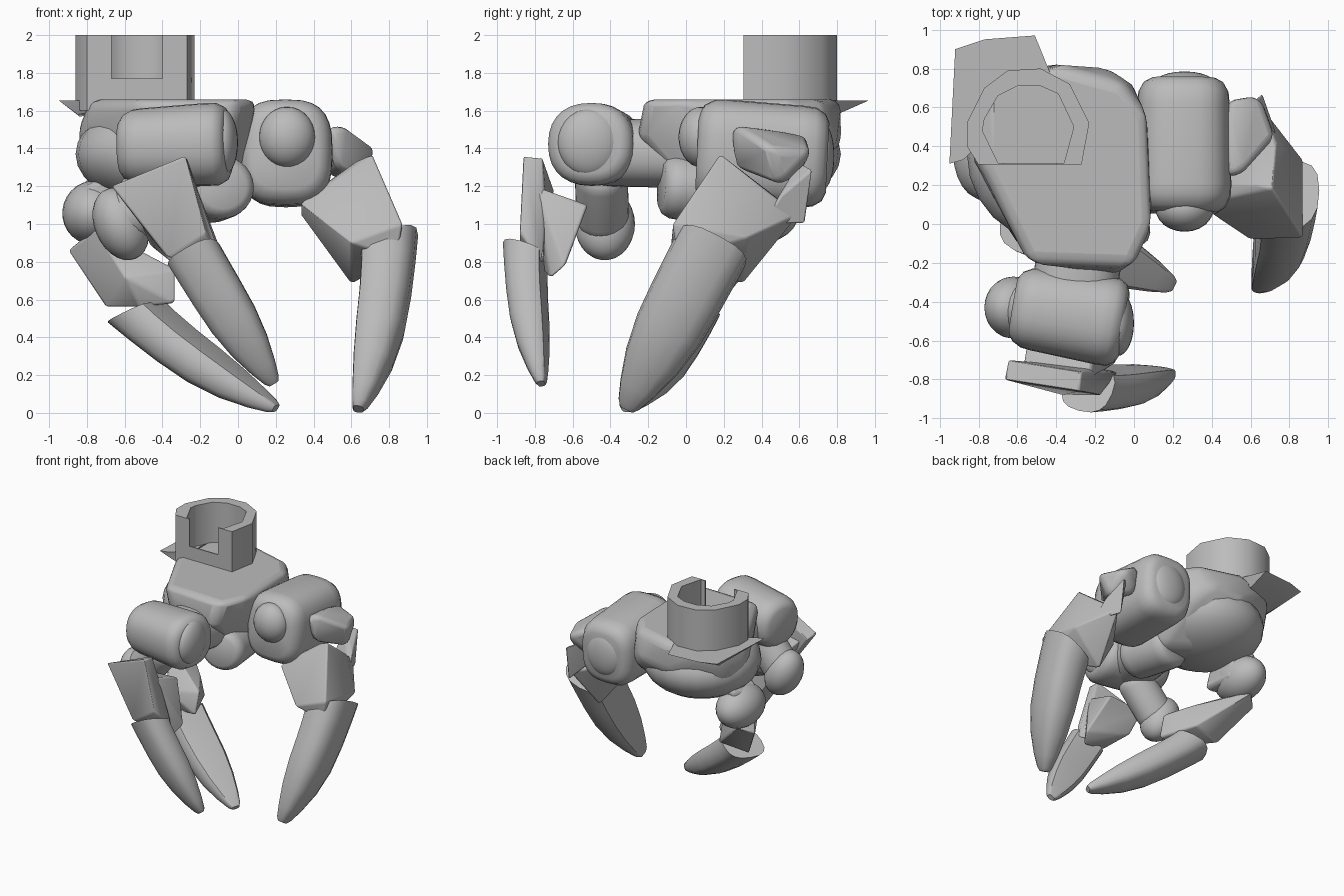
import bpy, bmesh, math
from mathutils import Vector, Matrix

if "Cube" in bpy.data.objects:
    bpy.data.objects.remove(bpy.data.objects["Cube"])

grey = bpy.data.materials.new("plain grey")
grey.diffuse_color = (0.5, 0.5, 0.5, 1)
grey.use_nodes = True
grey.node_tree.nodes["Principled BSDF"].inputs["Base Color"].default_value = grey.diffuse_color


def finish(name, bm, angle=40):
    bmesh.ops.recalc_face_normals(bm, faces=bm.faces)
    me = bpy.data.meshes.new(name)
    bm.to_mesh(me)
    bm.free()
    me.materials.append(grey)
    ob = bpy.data.objects.new(name, me)
    bpy.context.collection.objects.link(ob)
    bpy.context.view_layer.objects.active = ob
    ob.select_set(True)
    bpy.ops.object.shade_smooth_by_angle(angle=math.radians(angle))
    ob.select_set(False)
    return ob


def hull(name, pts, bevel=0.02, angle=50):
    """Rounded convex block around a few corner points."""
    bm = bmesh.new()
    for p in pts:
        bm.verts.new(p)
    bmesh.ops.convex_hull(bm, input=bm.verts)
    loose = [v for v in bm.verts if not v.link_faces]
    bmesh.ops.delete(bm, geom=loose, context='VERTS')
    bmesh.ops.dissolve_limit(bm, angle_limit=0.09, verts=bm.verts, edges=bm.edges)
    ob = finish(name, bm, angle)
    if bevel:
        m = ob.modifiers.new("rounding", 'BEVEL')
        m.width, m.segments = bevel, 3
        m.limit_method = 'ANGLE'
        m.angle_limit = math.radians(20)
    return ob


def ball(name, c, r, tilt=0):
    """Ellipsoid, tilted about the y axis."""
    bm = bmesh.new()
    bmesh.ops.create_uvsphere(bm, u_segments=24, v_segments=14, radius=1)
    bm.transform(Matrix.Translation(c) @ Matrix.Rotation(tilt, 4, 'Y') @ Matrix.Diagonal((*r, 1)))
    return finish(name, bm)


def skin(bm, rings):
    n = len(rings[0])
    for r, q in zip(rings, rings[1:]):
        for i in range(n):
            bm.faces.new((r[i], r[(i + 1) % n], q[(i + 1) % n], q[i]))
    bm.faces.new(rings[0])
    bm.faces.new(rings[-1])


def barrel(name, a, b, ru, rv, power=2.0, taper=1.0):
    """Round-ended drum from a to b; rv is its half height, taper scales the start."""
    a, b = Vector(a), Vector(b)
    d = (b - a).normalized()
    u = d.cross(Vector((0, 0, 1))).normalized()
    v = u.cross(d)
    bm = bmesh.new()
    rings = []
    for t, s in ((0, .7), (.04, .87), (.12, .98), (.2, 1), (.8, 1), (.9, .98), (.97, .87), (1, .7)):
        s *= taper + (1 - taper) * t
        ring = []
        for i in range(28):
            w = math.tau * i / 28
            c, n = math.cos(w), math.sin(w)
            x = math.copysign(abs(c) ** (2 / power), c) * ru * s
            y = math.copysign(abs(n) ** (2 / power), n) * rv * s
            ring.append(bm.verts.new(a.lerp(b, t) + u * x + v * y))
        rings.append(ring)
    skin(bm, rings)
    return finish(name, bm)


def claw(name, base, tip, out, width, depth, bulge, lip):
    """Curved talon, flatter inside, with a lip on the outer side of its base."""
    base, tip = Vector(base), Vector(tip)
    d = (tip - base).normalized()
    o = Vector(out)
    o = (o - d * o.dot(d)).normalized()
    w = d.cross(o)
    bm = bmesh.new()
    rings = []
    for t, s in ((0, 1.03), (.12, 1.02), (.3, 1), (.5, .95), (.7, .78), (.87, .52), (.97, .32), (1, .2)):
        c = base.lerp(tip, t) + o * bulge * 4 * t * (1 - t)
        ring = []
        for i in range(16):
            k = math.tau * i / 16
            x = math.copysign(abs(math.cos(k)) ** .75, math.cos(k)) * width / 2 * s
            y = max(math.copysign(abs(math.sin(k)) ** .75, math.sin(k)), -.8) * depth / 2 * s
            ring.append(bm.verts.new(c + w * x + o * y - d * (lip * y / depth * 2 * (1 - t) ** 4)))
        rings.append(ring)
    skin(bm, rings)
    return finish(name, bm, 45)


# Wrist socket: open ring with a low front wall
outer = [(-.67, .305), (-.8, .305), (-.86, .4), (-.86, .52), (-.77, .7), (-.65, .79), (-.48, .8),
         (-.33, .72), (-.23, .52), (-.27, .305), (-.4, .305)]
inner = [(-.67, .315), (-.7, .315), (-.78, .48), (-.77, .54), (-.7, .66), (-.6, .71), (-.48, .71),
         (-.39, .67), (-.31, .5), (-.36, .315), (-.4, .315)]
bm = bmesh.new()
rings = []
for z in (1.6, 2.0):
    rings.append([bm.verts.new((x, y, z)) for x, y in outer + inner[::-1]])
n = len(outer)
for i in range(2 * n):
    j = (i + 1) % (2 * n)
    bm.faces.new((rings[0][i], rings[0][j], rings[1][j], rings[1][i]))
for r in rings:
    for i in range(n - 1):
        bm.faces.new((r[i], r[i + 1], r[2 * n - 2 - i], r[2 * n - 1 - i]))
finish("wrist_socket", bm, 50)
hull("socket_front_wall", [(x, y, z) for x in (-.67, -.4) for y in (.305, .315) for z in (1.6, 1.77)], 0)

# Palm and rear flap
hull("palm", [(-.78, .28, 1.66), (-.55, -.2, 1.66), (0, -.22, 1.66), (.1, 0, 1.66), (.08, .55, 1.66),
              (-.05, .72, 1.66), (-.4, .82, 1.66), (-.78, .72, 1.66), (-.86, .4, 1.46), (-.8, .62, 1.4),
              (-.75, .55, 1.2), (-.55, .2, 1.12), (-.65, .1, 1.2), (-.1, .05, 1.1), (0, .3, 1.09),
              (-.5, -.2, 1.46), (-.05, -.26, 1.46), (-.4, .82, 1.42), (-.12, .8, 1.45), (0, .72, 1.35),
              (-.5, .6, 1.12)], .06)
ball("palm_back", (-.4, .36, 1.37), (.46, .46, .28))
barrel("palm_boss", (-.08, -.13, 1.2), (-.16, .3, 1.17), .18, .17)
hull("rear_flap", [(-.95, .31, 1.655), (-.92, .9, 1.655), (-.77, .95, 1.655), (-.51, .97, 1.655),
                   (-.42, .75, 1.655), (-.88, .33, 1.655), (-.85, .36, 1.58), (-.5, .8, 1.58),
                   (-.84, .76, 1.57)], 0, 30)

# Right shoulder
barrel("right_shoulder", (.25, .06, 1.385), (.255, .75, 1.35), .235, .265, 2.9, 1.08)
ball("right_shoulder_cap", (.26, .08, 1.46), (.15, .12, .16))
ball("right_shoulder_back_cap", (.26, .72, 1.36), (.16, .065, .18))

# Front shoulder
barrel("front_shoulder", (-.62, -.42, 1.405), (-.05, -.515, 1.425), .235, .225, 2.3, .88)
ball("front_shoulder_cap", (-.085, -.51, 1.43), (.085, .17, .18))
barrel("front_shoulder_link", (-.33, -.5, 1.38), (-.25, .05, 1.37), .22, .18, 2.4)
barrel("front_arm_link", (-.36, -.45, 1.3), (-.62, -.44, .99), .14, .15)
ball("front_knuckle", (-.62, -.43, 1.0), (.14, .16, .2), -.4)

# Front finger
hull("front_finger_plate", [(-.67, -.8, 1.2), (-.65, -.7, 1.18), (-.28, -.86, 1.36), (-.27, -.76, 1.35),
                            (-.2, -.74, 1.08), (-.17, -.88, .95), (-.37, -.88, .82), (-.44, -.74, .9),
                            (-.08, -.76, .79)], .012)
hull("front_finger_block", [(-.58, -.77, 1.16), (-.22, -.8, 1.2), (-.2, -.52, 1.1), (-.54, -.54, 1.09),
                            (-.46, -.6, .88), (-.06, -.64, .78), (-.1, -.72, .71), (-.36, -.8, .8)], .015)
claw("front_claw", (-.235, -.845, .84), (.19, -.765, .155), (-.25, -1, 0), .28, .22, .018, .06)

# Right finger
hull("right_knuckle", [(.46, .25, 1.5), (.55, .25, 1.53), (.73, .45, 1.4), (.65, .67, 1.38), (.48, .64, 1.48),
                       (.52, .24, 1.3), (.68, .5, 1.2), (.48, .6, 1.25)], .04)
hull("right_finger_block", [(.33, .1, 1.11), (.47, .2, 1.22), (.71, .18, 1.37), (.64, .2, 1.34), (.73, .42, 1.18),
                            (.66, .6, 1.05), (.87, .33, .93), (.87, -.07, 1.0), (.84, -.04, .82),
                            (.6, -.08, .9), (.6, .3, .68), (.33, .15, 1.05)], .012)
hull("right_finger_spur", [(.58, .6, 1.33), (.66, .67, 1.29), (.66, .63, 1.0), (.55, .5, 1.12),
                           (.72, .5, 1.15), (.75, .4, 1.0)], .012)
claw("right_claw", (.785, .135, .87), (.635, -.315, .02), (1, 0, 0), .39, .3, .03, .1)

# Rear finger
ball("rear_knuckle", (-.765, .36, 1.06), (.165, .24, .17), .3)
hull("rear_knuckle_link", [(-.91, .25, 1.14), (-.65, .15, 1.28), (-.62, .48, 1.28), (-.8, .5, 1.24),
                           (-.6, .12, 1.0), (-.6, .42, 1.0), (-.87, .3, .95), (-.8, .5, .95)], .03)
hull("rear_finger_block", [(-.9, .36, .86), (-.75, .15, .98), (-.8, .46, .92), (-.45, .14, .8), (-.33, -.05, .76),
                           (-.33, -.1, .58), (-.52, -.06, .56), (-.7, .16, .56), (-.6, -.1, .72),
                           (-.45, .2, .6)], .015)
claw("rear_claw", (-.54, .01, .54), (.2, -.315, .025), (-.5, .3, -.75), .32, .24, .03, .08)
